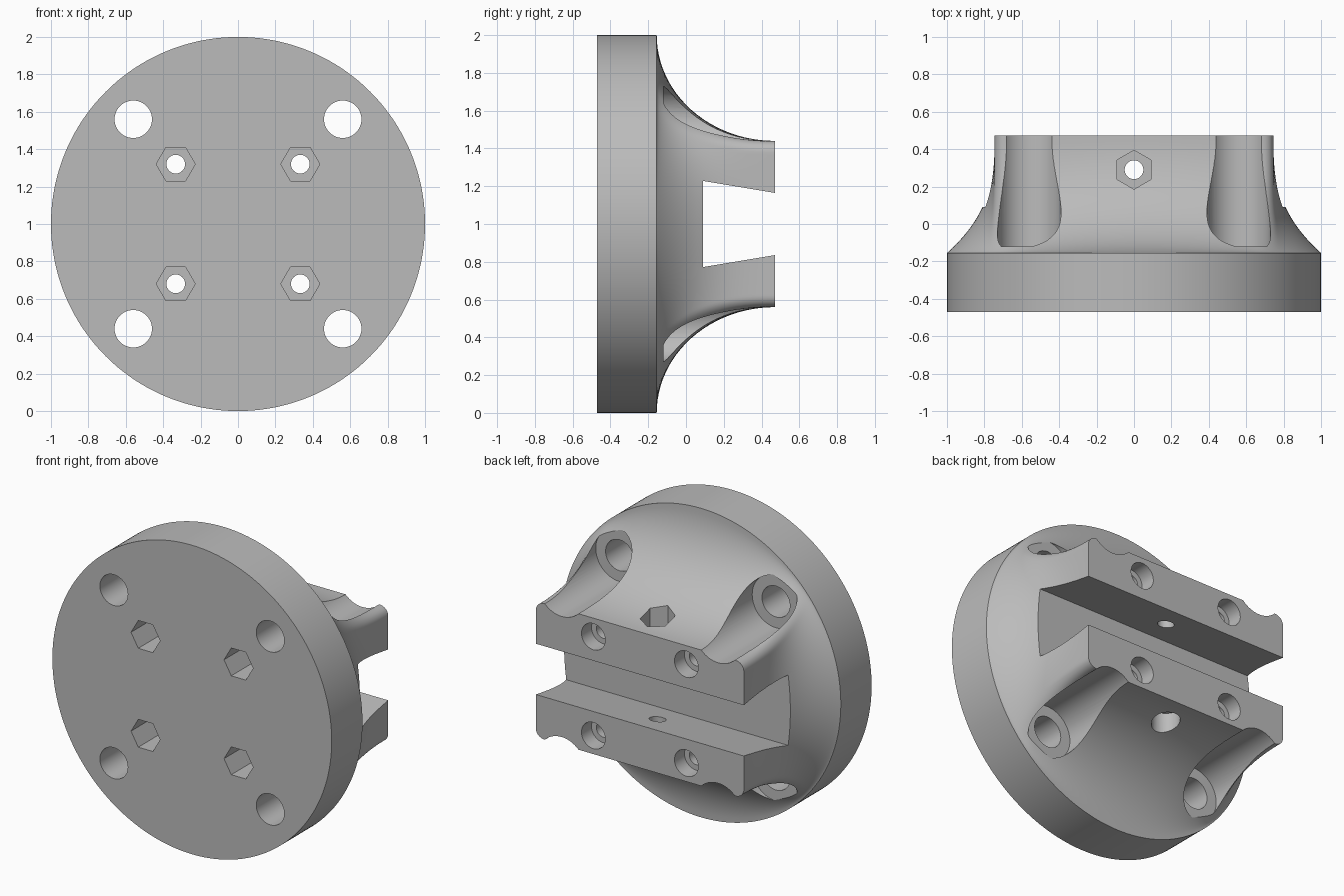
import bpy, bmesh
from math import sin, cos, pi

if "Cube" in bpy.data.objects:
    bpy.data.objects.remove(bpy.data.objects["Cube"])

grey = bpy.data.materials.new("plain grey")
grey.use_nodes = True
COLOUR = (0.5, 0.5, 0.5, 1)
grey.diffuse_color = COLOUR
grey.node_tree.nodes["Principled BSDF"].inputs["Base Color"].default_value = COLOUR

FRONT, RIM, BACK = -0.47, -0.155, 0.472
SEGMENTS, STEPS = 288, 24


def skin(name, rings):
    """Closed mesh through a list of equal-length point rings."""
    bm = bmesh.new()
    loops = [[bm.verts.new(p) for p in ring] for ring in rings]
    n = len(loops[0])
    for a, b in zip(loops, loops[1:]):
        for i in range(n):
            j = (i + 1) % n
            bm.faces.new((a[i], a[j], b[j], b[i]))
    bm.faces.new(loops[0])
    bm.faces.new(loops[-1])
    bmesh.ops.recalc_face_normals(bm, faces=bm.faces)
    mesh = bpy.data.meshes.new(name)
    bm.to_mesh(mesh)
    bm.free()
    mesh.materials.append(grey)
    obj = bpy.data.objects.new(name, mesh)
    bpy.context.collection.objects.link(obj)
    return obj


def circle(u, v, radius, sides=48, phase=0.0):
    return [(u + radius * cos(phase + 2 * pi * i / sides),
             v + radius * sin(phase + 2 * pi * i / sides)) for i in range(sides)]


def prism(name, outline, axis, start, end):
    place = {"X": lambda u, v, d: (d, u, v),
             "Y": lambda u, v, d: (u, d, v),
             "Z": lambda u, v, d: (u, v, d)}[axis]
    return skin(name, [[place(u, v, d) for u, v in outline] for d in (start, end)])


def block_point(angle, half_x=0.745, half_z=0.44, corner=0.06):
    """Point on the rounded rectangle, its corners matched to the diagonals."""
    quarter = round(angle / (pi / 2))
    slide = (angle - quarter * pi / 2) / (pi / 4)
    sx, sz = [(1, slide), (-slide, 1), (-1, -slide), (slide, -1)][quarter % 4]
    px, pz = sx * half_x, sz * half_z
    qx = max(-half_x + corner, min(half_x - corner, px))
    qz = max(-half_z + corner, min(half_z - corner, pz))
    dx, dz = px - qx, pz - qz
    k = corner / (dx * dx + dz * dz) ** 0.5
    return qx + dx * k, qz + dz * k


def flare_ring(step):
    """Section of the flare that runs from the round flange to the block."""
    a = step / STEPS * pi / 2
    t = 1 - cos(a)
    ring = []
    for i in range(SEGMENTS):
        angle = 2 * pi * i / SEGMENTS
        c, s = cos(angle), sin(angle)
        bx, bz = block_point(angle)
        side = c * c
        f = (1 - side) * (1 - sin(a)) + side * (1 - t) ** 2.75
        ring.append((bx + (c - bx) * f, RIM + (BACK - RIM) * t, 1 + bz + (s - bz) * f))
    return ring


# Flange and flared clamp block
flange = [(x, FRONT, z) for x, z in circle(0, 1, 1, SEGMENTS)]
body = skin("clamp_flange", [flange] + [flare_ring(k) for k in range(STEPS + 1)])

# Dovetail channel across the back
cutters = [prism("channel_cutter",
                 [(0.09, 0.772), (0.09, 1.228), (0.6, 1.143), (0.6, 0.857)], "X", -1.2, 1.2)]

# Flange bolts with wide clearance, and clamp bolts with nut pockets
for sx in (-1, 1):
    for sz in (-1, 1):
        x, z = 0.56 * sx, 1 + 0.56 * sz
        cutters.append(prism("flange_bolt_cutter", circle(x, z, 0.1), "Y", -0.6, 0.6))
        cutters.append(prism("head_clearance_cutter", circle(x, z, 0.17, 64), "Y", -0.12, 0.6))
        x, z = 0.333 * sx, 1 + 0.32 * sz
        cutters.append(prism("clamp_bolt_cutter", circle(x, z, 0.05, 32), "Y", -0.6, 0.6))
        cutters.append(prism("nut_pocket_cutter", circle(x, z, 0.104, 6), "Y", -0.6, -0.22))
        cutters.append(prism("counterbore_cutter", circle(x, z, 0.085), "Y", 0.37, 0.6))

# Vertical pinch bolt through both jaws
y = 0.29
cutters.append(prism("pinch_bolt_cutter", circle(0, y, 0.05, 32), "Z", 0.3, 1.7))
cutters.append(prism("pinch_nut_cutter", circle(0, y, 0.104, 6, pi / 2), "Z", 1.36, 1.8))
cutters.append(prism("pinch_head_cutter", circle(0, y, 0.085), "Z", 0.2, 0.64))

bpy.context.view_layer.objects.active = body
for cutter in cutters:
    cutter.hide_render = True
    cut = body.modifiers.new("cut", "BOOLEAN")
    cut.operation = "DIFFERENCE"
    cut.solver = "EXACT"
    cut.object = cutter
    bpy.ops.object.modifier_apply(modifier=cut.name)
    bpy.data.objects.remove(cutter)

# Smooth curves, crisp machined edges
bpy.ops.object.select_all(action="DESELECT")
body.select_set(True)
bpy.ops.object.shade_smooth_by_angle(angle=pi / 6)
